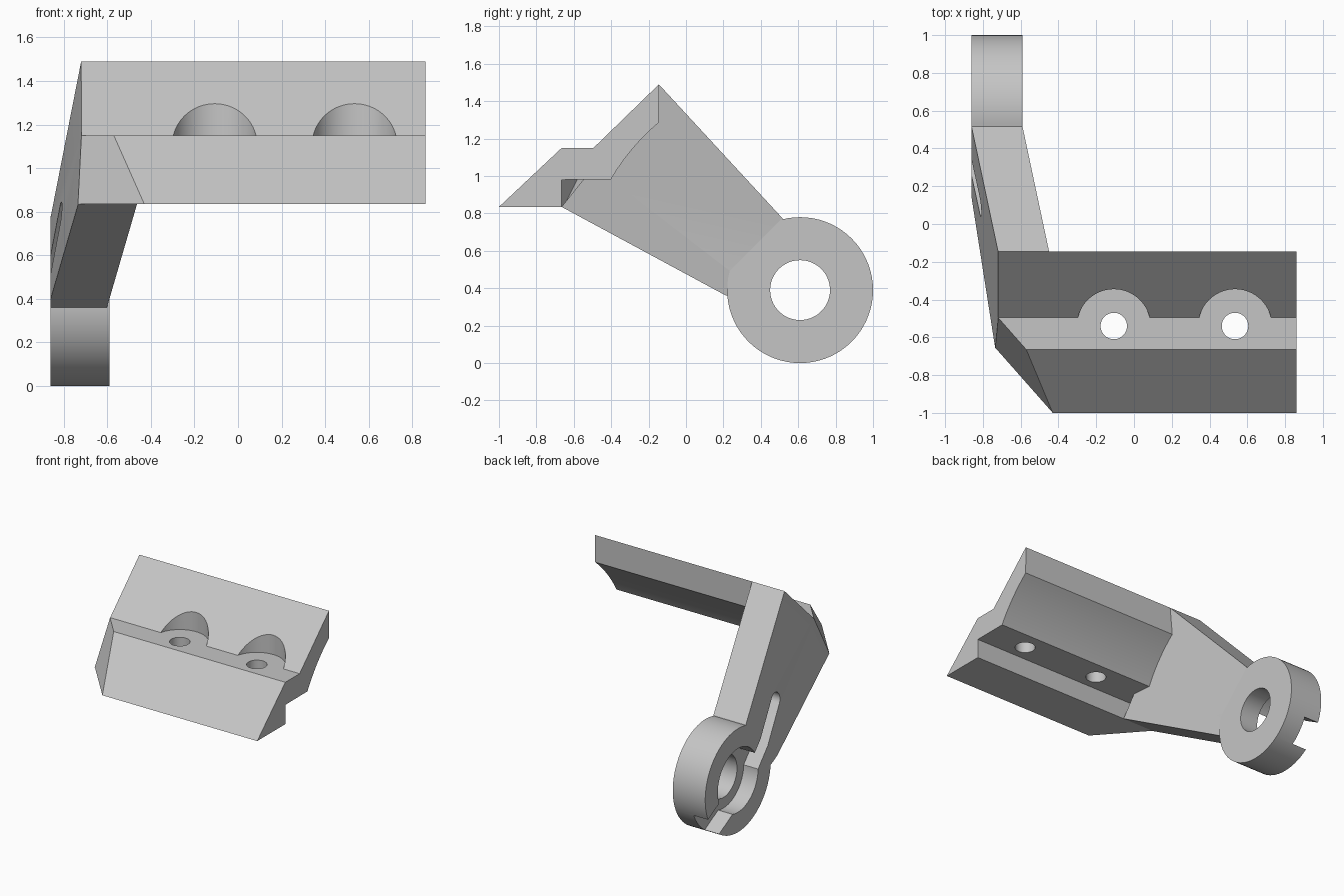
import bpy, bmesh, math
from mathutils import Vector

if "Cube" in bpy.data.objects:
    bpy.data.objects.remove(bpy.data.objects["Cube"], do_unlink=True)

grey = bpy.data.materials.new("plain_grey")
grey.use_nodes = True
grey.diffuse_color = (0.56, 0.56, 0.56, 1)
grey.node_tree.nodes["Principled BSDF"].inputs["Base Color"].default_value = (0.56, 0.56, 0.56, 1)


def prism(name, outline, lo, hi, axis="x"):
    """Extrude a flat outline along x (outline in y, z) or z (outline in x, y)."""
    bm = bmesh.new()
    place = (lambda a, b: (lo, a, b)) if axis == "x" else (lambda a, b: (a, b, lo))
    step = Vector((hi - lo, 0, 0)) if axis == "x" else Vector((0, 0, hi - lo))
    face = bm.faces.new([bm.verts.new(place(a, b)) for a, b in outline])
    out = bmesh.ops.extrude_face_region(bm, geom=[face])
    bmesh.ops.translate(bm, vec=step, verts=[v for v in out["geom"] if isinstance(v, bmesh.types.BMVert)])
    bmesh.ops.recalc_face_normals(bm, faces=bm.faces[:])
    mesh = bpy.data.meshes.new(name)
    bm.to_mesh(mesh)
    bm.free()
    mesh.materials.append(grey)
    obj = bpy.data.objects.new(name, mesh)
    bpy.context.collection.objects.link(obj)
    return obj


def arc(cx, cy, r, start=0, end=360, n=72):
    count = n if end - start == 360 else n + 1
    angles = [math.radians(start + (end - start) * i / n) for i in range(count)]
    return [(cx + r * math.cos(a), cy + r * math.sin(a)) for a in angles]


def trim(obj, point, outward):
    """Slice off everything beyond a plane and close the cut."""
    bm = bmesh.new()
    bm.from_mesh(obj.data)
    cut = bmesh.ops.bisect_plane(bm, geom=bm.verts[:] + bm.edges[:] + bm.faces[:], dist=1e-5,
                                 plane_co=point, plane_no=Vector(outward).normalized(), clear_outer=True)
    edges = [e for e in cut["geom_cut"] if isinstance(e, bmesh.types.BMEdge) and e.is_boundary]
    bmesh.ops.holes_fill(bm, edges=edges, sides=0)
    bmesh.ops.recalc_face_normals(bm, faces=bm.faces[:])
    bm.to_mesh(obj.data)
    bm.free()


def combine(target, tool, operation):
    bpy.context.view_layer.objects.active = target
    mod = target.modifiers.new("combine", "BOOLEAN")
    mod.operation, mod.solver, mod.object = operation, "EXACT", tool
    bpy.ops.object.modifier_apply(modifier=mod.name)
    bpy.data.objects.remove(tool, do_unlink=True)


PIVOT = (0.61, 0.39)
OUTER, INNER, FLOOR, SLOPE = -0.86, -0.59, -0.74, 0.102

# Stepped beam with a concave back centred on the pivot
hollow = arc(*PIVOT, 1.172, 130.2, 149.7, 16)
bracket = prism("bracket", [(-1, 0.835), (-0.665, 1.15), (-0.495, 1.15), (-0.145, 1.49)]
                + hollow + [(-0.665, 0.98), (-0.665, 0.835)], -1.0, 0.86)

# Slanted side arm and pivot ring
arm = prism("arm", [(-0.665, 0.835), (-0.145, 1.49), (0.515, 0.775), PIVOT, (0.215, 0.36)], -1.1, -0.3)
trim(arm, (INNER, 0, 0.26), (1, SLOPE, -SLOPE))
combine(bracket, arm, "UNION")
combine(bracket, prism("ring", arc(*PIVOT, 0.39), -1.2, INNER), "UNION")

# Outer side, slanted arm face and chamfered front corner
trim(bracket, (OUTER, 0, 0.26), (-1, -SLOPE, SLOPE))
trim(bracket, (OUTER, 0, 0), (-1, 0, 0))
trim(bracket, (-0.72, -0.495, 1.15), (-0.536, -0.473, 0.265))

# Pivot hole, round recess, slot along the arm and notch through the rim
combine(bracket, prism("pivot_hole", arc(*PIVOT, 0.16), -1.3, -0.3), "DIFFERENCE")
combine(bracket, prism("recess", arc(*PIVOT, 0.24), -1.3, FLOOR), "DIFFERENCE")
slot = arc(0.10, 0.784, 0.06, 41, 221, 16) + [(0.385, 0.367), (0.475, 0.446)]
combine(bracket, prism("slot", slot, -1.3, FLOOR), "DIFFERENCE")
notch = [(0.6, 0.2), (0.95, 0.008), (1.05, 0.183), (0.70, 0.375)]
combine(bracket, prism("notch", notch, -1.3, FLOOR), "DIFFERENCE")

# Screw holes with rounded clearance above the shelf
for x in (-0.107, 0.535):
    combine(bracket, prism("clearance", arc(x, -0.54, 0.195), 1.15, 1.7, "z"), "DIFFERENCE")
    combine(bracket, prism("screw_hole", arc(x, -0.54, 0.07, n=48), 0.7, 1.4, "z"), "DIFFERENCE")

bpy.ops.object.select_all(action="DESELECT")
bracket.select_set(True)
bpy.context.view_layer.objects.active = bracket
bpy.ops.object.shade_smooth_by_angle(angle=math.radians(20))
